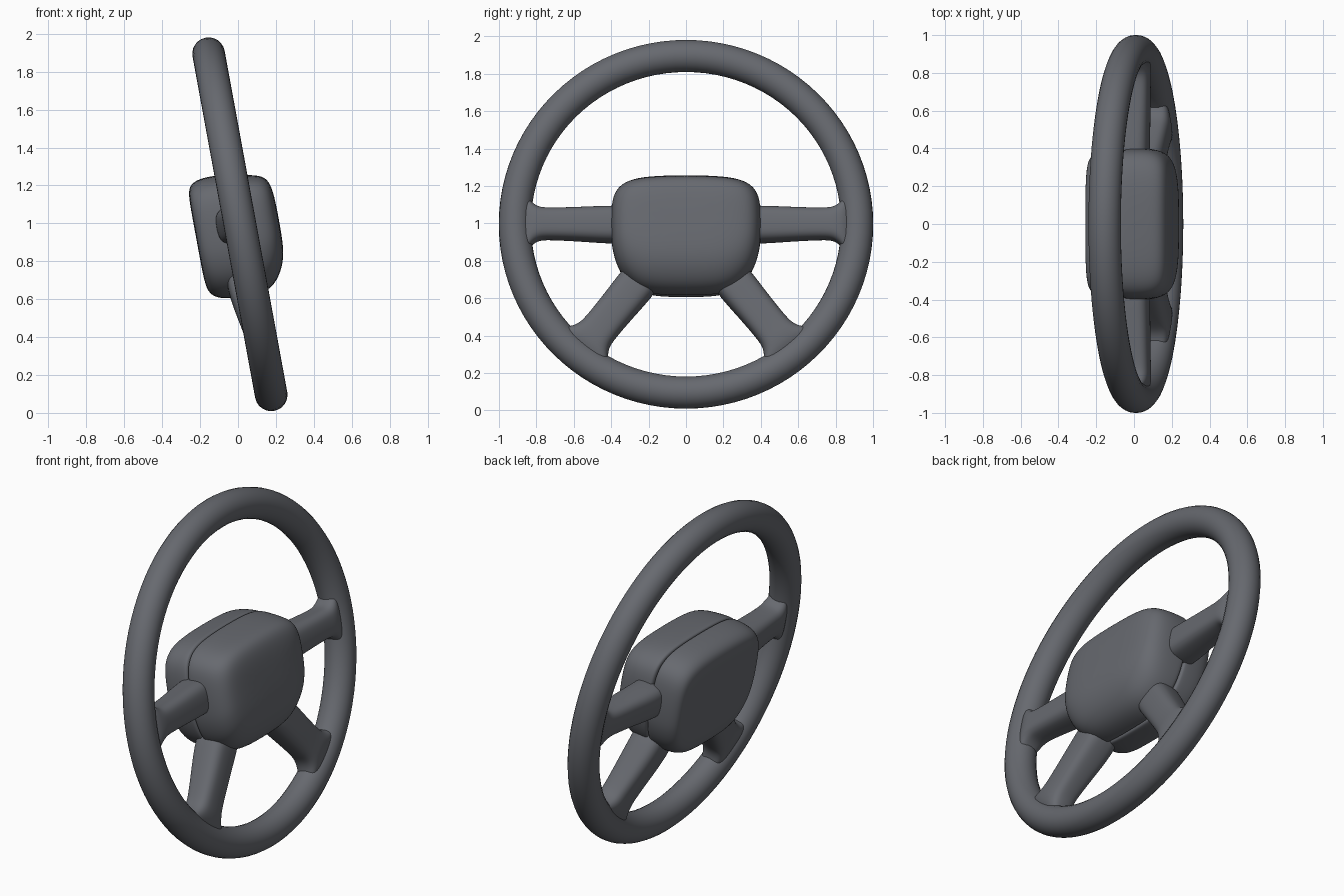
import bpy, bmesh, math
from mathutils import Matrix, Vector

if "Cube" in bpy.data.objects:
    bpy.data.objects.remove(bpy.data.objects["Cube"], do_unlink=True)

# Wheel frame: local x is the wheel axis, local yz is the wheel plane
TILT = Matrix.Translation((0.01, 0, 0.995)) @ Matrix.Rotation(math.radians(-10.4), 4, 'Y')

grey = bpy.data.materials.new("dark_grey_plastic")
grey.use_nodes = True
COLOUR = (0.135, 0.142, 0.16, 1)
grey.diffuse_color = COLOUR
grey.node_tree.nodes["Principled BSDF"].inputs["Base Color"].default_value = COLOUR


def loft(name, rings, closed=False, levels=2):
    """Skin a list of equal-length point rings into a smooth tilted object."""
    bm = bmesh.new()
    loops = [[bm.verts.new(p) for p in ring] for ring in rings]
    pairs = list(zip(loops, loops[1:]))
    if closed:
        pairs.append((loops[-1], loops[0]))
    else:
        bm.faces.new(loops[0])
        bm.faces.new(loops[-1])
    for a, b in pairs:
        for i in range(len(a)):
            j = (i + 1) % len(a)
            bm.faces.new((a[i], a[j], b[j], b[i]))
    bmesh.ops.recalc_face_normals(bm, faces=bm.faces)
    mesh = bpy.data.meshes.new(name)
    bm.to_mesh(mesh)
    bm.free()
    mesh.transform(TILT)
    mesh.materials.append(grey)
    mesh.shade_smooth()
    obj = bpy.data.objects.new(name, mesh)
    bpy.context.collection.objects.link(obj)
    if levels:
        sub = obj.modifiers.new("smooth", 'SUBSURF')
        sub.levels = sub.render_levels = levels
    return obj


def spow(v, p):
    return math.copysign(abs(v) ** p, v)


# Rim
RADIUS, TUBE = 0.915, 0.086
rim = []
for i in range(96):
    a = math.tau * i / 96
    ring = []
    for k in range(24):
        b = math.tau * k / 24
        r = RADIUS + TUBE * math.cos(b)
        ring.append((TUBE * math.sin(b), r * math.cos(a), r * math.sin(a)))
    rim.append(ring)
loft("rim", rim, closed=True, levels=0)


# Spokes: stations are (distance, half width, half depth, axis offset)
def spoke(name, start, direction, stations):
    d = Vector((0, *direction)).normalized()
    side = d.cross(Vector((1, 0, 0)))
    origin = Vector((0, *start))
    rings = []
    for s, width, depth, off in stations:
        centre = origin + d * s + Vector((off, 0, 0))
        ring = []
        for k in range(20):
            t = math.tau * k / 20
            ring.append(centre + side * width * spow(math.cos(t), 0.65)
                        + Vector((depth * spow(math.sin(t), 0.65), 0, 0)))
        rings.append(ring)
    loft(name, rings)


SIDE = [(0.28, .10, .10, -.027), (0.42, .10, .10, -.027), (0.55, .092, .09, -.015),
        (0.74, .084, .08, -.003), (0.79, .09, .08, 0), (0.825, .115, .077, 0),
        (0.85, .15, .07, 0), (0.90, .19, .04, 0)]
LOWER = [(0.0, .106, .10, -.025), (0.14, .106, .10, -.025), (0.27, .10, .092, -.015),
         (0.42, .098, .08, -.003), (0.47, .105, .08, 0), (0.51, .13, .077, 0),
         (0.54, .165, .07, 0), (0.60, .21, .04, 0)]
for label, m in (("left", 1), ("right", -1)):
    spoke(label + "_side_spoke", (0, 0.003), (m, 0), SIDE)
    spoke(label + "_lower_spoke", (0.2 * m, -0.24), (0.625 * m, -0.78), LOWER)

# Hub outline: half profile mirrored across the centre line
HALF = [(0, .27), (.2, .265), (.31, .243), (.375, .195), (.402, .11), (.402, -.08),
        (.388, -.17), (.35, -.27), (.27, -.345), (.18, -.38), (0, -.383)]
OUTLINE = HALF + [(-y, v) for y, v in HALF[-2:0:-1]]


def hub(name, stations):
    """Stations are (axis position, side scale, top height, bottom height)."""
    rings = []
    for w, sy, top, bottom in stations:
        rings.append([(w, y * sy, v / .27 * top if v > 0 else v / .38 * bottom)
                      for y, v in OUTLINE])
    loft(name, rings)


# Rear cover and front pad, meeting at a fine seam
hub("hub_rear_cover", [(-.24, .4, .10, .14), (-.239, .84, .215, .29), (-.217, .93, .256, .338),
                       (-.17, .975, .276, .366), (-.10, .99, .278, .372), (-.06, .99, .276, .374),
                       (-.048, .975, .27, .368), (-.04, .7, .2, .27)])
hub("hub_front_pad", [(-.052, .7, .2, .27), (-.05, .985, .271, .372), (-.035, 1, .275, .38),
                      (.05, 1, .258, .38), (.12, .975, .243, .347), (.17, .9, .226, .28),
                      (.199, .75, .18, .2), (.207, .35, .08, .1)])
